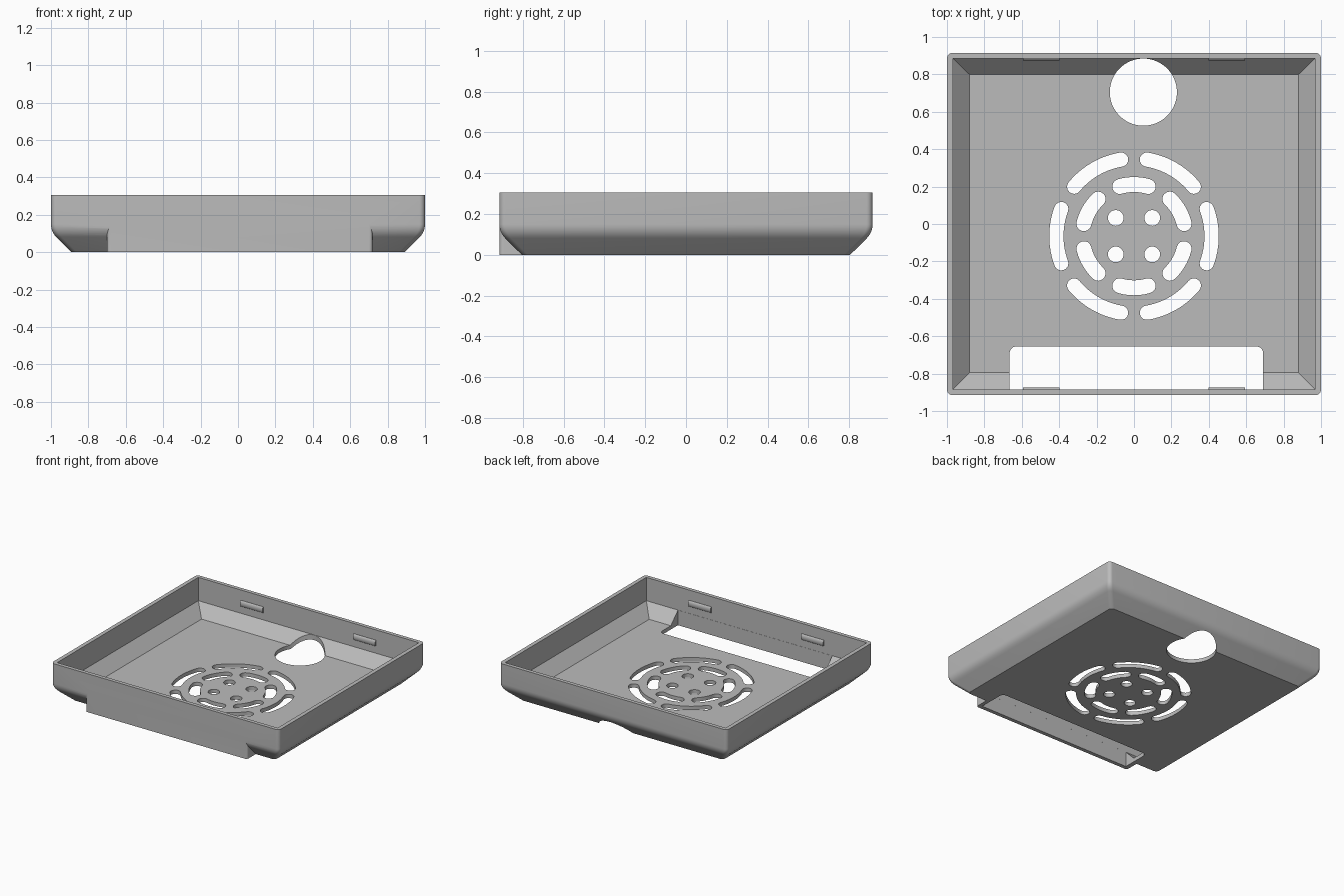
import bpy, bmesh
from math import pi, sin, cos, radians

cube = bpy.data.objects.get("Cube")
if cube:
    bpy.data.objects.remove(cube, do_unlink=True)

grey = bpy.data.materials.new("plastic grey")
grey.use_nodes = True
COLOUR = (0.5, 0.5, 0.5, 1)
grey.diffuse_color = COLOUR
grey.node_tree.nodes["Principled BSDF"].inputs["Base Color"].default_value = COLOUR


def arc(cx, cy, r, start, end, steps):
    angles = [start + (end - start) * i / steps for i in range(steps + 1)]
    return [(cx + r * cos(a), cy + r * sin(a)) for a in angles]


def rounded_rect(x0, x1, y0, y1, front_r, back_r):
    """Counter-clockwise outline with separate front and back corner radii."""
    points = []
    corners = [(x1, y1, back_r, -1, -1), (x0, y1, back_r, 1, -1),
               (x0, y0, front_r, 1, 1), (x1, y0, front_r, -1, 1)]
    for i, (x, y, r, sx, sy) in enumerate(corners):
        if r:
            points += arc(x + sx * r, y + sy * r, r, i * pi / 2, (i + 1) * pi / 2, 6)
        else:
            points.append((x, y))
    return points


def loft(bm, sections):
    """Closed solid through (outline, height) sections."""
    rings = [[bm.verts.new((x, y, z)) for x, y in outline] for outline, z in sections]
    bm.faces.new(rings[0][::-1])
    bm.faces.new(rings[-1])
    for low, high in zip(rings, rings[1:]):
        for i in range(len(low)):
            j = (i + 1) % len(low)
            bm.faces.new((low[i], low[j], high[j], high[i]))


def make(name, solids):
    bm = bmesh.new()
    for sections in solids:
        loft(bm, sections)
    mesh = bpy.data.meshes.new(name)
    bm.to_mesh(mesh)
    bm.free()
    mesh.materials.append(grey)
    obj = bpy.data.objects.new(name, mesh)
    bpy.context.collection.objects.link(obj)
    return obj


def activate(obj):
    bpy.ops.object.select_all(action='DESELECT')
    obj.select_set(True)
    bpy.context.view_layer.objects.active = obj


def combine(target, tool, operation):
    mod = target.modifiers.new(operation, 'BOOLEAN')
    mod.operation = operation
    mod.solver = 'EXACT'
    mod.object = tool
    tool.hide_render = True
    activate(target)
    bpy.ops.object.modifier_apply(modifier=mod.name)
    bpy.data.objects.remove(tool, do_unlink=True)


def slot(radius, half_width, mid, half_angle):
    """Curved vent slot with round ends."""
    a, b = radians(mid - half_angle), radians(mid + half_angle)
    outer = arc(0, VENT_Y, radius + half_width, a, b, 12)
    inner = arc(0, VENT_Y, radius - half_width, b, a, 12)
    end_b = arc(radius * cos(b), VENT_Y + radius * sin(b), half_width, b, b + pi, 8)
    end_a = arc(radius * cos(a), VENT_Y + radius * sin(a), half_width, a + pi, a + 2 * pi, 8)
    return outer + end_b[1:-1] + inner + end_a[1:-1]


def circle(x, y, r, steps):
    return arc(x, y, r, 0, 2 * pi, steps)[:-1]


W, D, H = 1.0, 0.915, 0.305
VENT_Y = -0.065


def shell_outline(inset):
    return rounded_rect(inset - W, W - inset, inset - D, D - inset, 0.03, 0.03)


# Outer body: chamfered underside blending into upright walls
BLEND, BLEND_Z = 0.097, 0.15
sections = [(shell_outline(0.11), 0)]
for i in range(6, -1, -1):
    a = pi / 4 * i / 6
    sections.append((shell_outline(BLEND * (1 - cos(a))), BLEND_Z - BLEND * sin(a)))
sections.append((shell_outline(0), H))
tray = make("tray", [sections])

# Port housing, flush with the front wall
housing = rounded_rect(-0.70, 0.72, -D, -0.75, 0.02, 0)
combine(tray, make("port_housing", [[(housing, 0), (housing, 0.2)]]), 'UNION')

# Inner cavity with sloped sides
floor = rounded_rect(-0.88, 0.88, -0.795, 0.8, 0, 0)
wall = rounded_rect(-0.968, 0.968, -0.885, 0.885, 0, 0)
combine(tray, make("cavity", [[(floor, 0.03), (wall, 0.12), (wall, 0.5)]]), 'DIFFERENCE')

# Openings: port, cable hole, vent slots and small holes
outlines = [rounded_rect(-0.665, 0.69, -0.8845, -0.655, 0, 0.035),
            circle(0.05, 0.705, 0.1795, 64)]
for k in range(6):
    outlines.append(slot(0.415, 0.038, 60 * k, 20.5))
    outlines.append(slot(0.276, 0.04, 60 * k + 30, 16))
for x in (-1, 1):
    for y in (-1, 1):
        outlines.append(circle(0.0975 * x, VENT_Y + 0.0975 * y, 0.042, 24))
openings = make("openings", [[(o, -0.1), (o, 0.2)] for o in outlines])
combine(tray, openings, 'DIFFERENCE')
activate(tray)
bpy.ops.object.shade_smooth_by_angle(angle=radians(30))

# Snap ridges on the inner front and back walls
for side, y in (("front", -0.885), ("back", 0.885)):
    for hand, x in (("left", 0.495), ("right", -0.495)):
        bpy.ops.mesh.primitive_cylinder_add(vertices=16, radius=1, depth=0.195,
                                            location=(x, y, 0.2), rotation=(0, pi / 2, 0))
        ridge = bpy.context.object
        ridge.name = f"{side}_{hand}_snap_ridge"
        ridge.scale = (0.024, 0.012, 1)
        ridge.data.materials.append(grey)
        bpy.ops.object.shade_smooth_by_angle(angle=radians(40))
